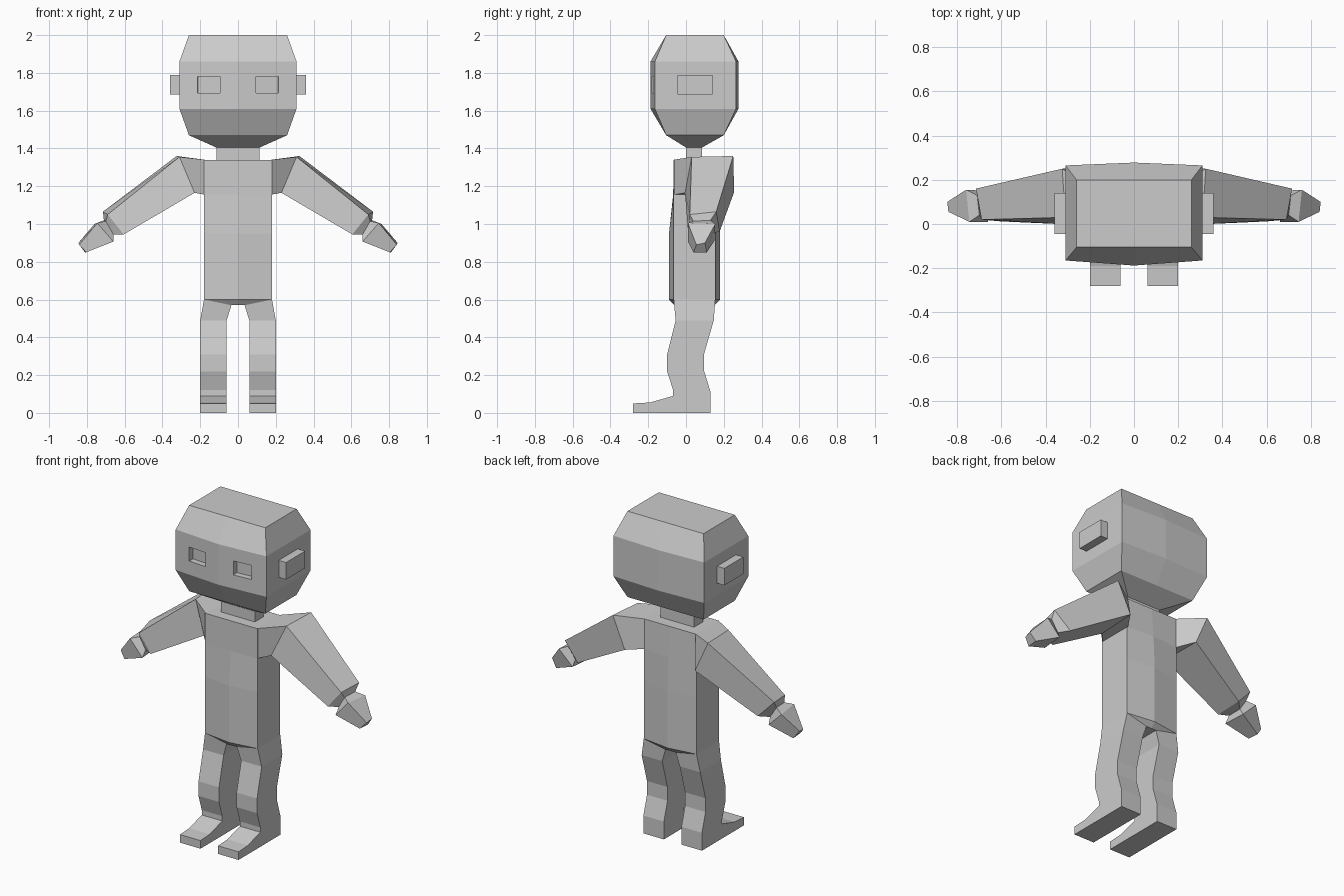
import bpy, bmesh
from mathutils import Matrix

grey = bpy.data.materials.new("light_grey")
grey.diffuse_color = (0.6, 0.6, 0.6, 1)


def make(name, bm):
    bmesh.ops.recalc_face_normals(bm, faces=bm.faces)
    me = bpy.data.meshes.new(name)
    bm.to_mesh(me)
    bm.free()
    me.materials.append(grey)
    ob = bpy.data.objects.new(name, me)
    bpy.context.collection.objects.link(ob)
    return ob


def loft(name, rings, side=1):
    """Skin a list of equal-length rings and cap both ends."""
    bm = bmesh.new()
    loops = [[bm.verts.new((x * side, y, z)) for x, y, z in r] for r in rings]
    n = len(rings[0])
    for a, b in zip(loops, loops[1:]):
        for i in range(n):
            j = (i + 1) % n
            bm.faces.new((a[i], a[j], b[j], b[i]))
    bm.faces.new(loops[0])
    bm.faces.new(loops[-1])
    return make(name, bm)


def box(name, center, size, turn=0):
    bm = bmesh.new()
    m = (Matrix.Translation(center) @ Matrix.Rotation(turn, 4, 'Z')
         @ Matrix.Diagonal((*size, 1)))
    bmesh.ops.create_cube(bm, size=1, matrix=m)
    return make(name, bm)


def bulged(w, front, back, z, bulge_f=0, bulge_b=0):
    """Rectangular ring whose front and back bow out along the middle."""
    return [(-w, front, z), (0, front - bulge_f, z), (w, front, z),
            (w, back, z), (0, back + bulge_b, z), (-w, back, z)]


# Head
head = loft("head", [
    bulged(0.115, 0.0, 0.085, 1.405),
    bulged(0.26, -0.105, 0.20, 1.47),
    bulged(0.31, -0.165, 0.265, 1.61, 0.023, 0.013),
    bulged(0.31, -0.165, 0.265, 1.86, 0.023, 0.013),
    bulged(0.26, -0.105, 0.20, 2.0)])

# Neck
box("neck", (0, 0.0425, 1.365), (0.23, 0.085, 0.10))

# Torso, closed below by a narrow crotch strip
loft("torso", [
    bulged(0.035, -0.062, 0.15, 0.57),
    bulged(0.18, -0.065, 0.155, 0.60, 0.025, 0.025),
    bulged(0.18, -0.065, 0.155, 0.95, 0.025, 0.025),
    bulged(0.18, -0.065, 0.155, 1.155, 0.003, 0.015),
    bulged(0.18, -0.065, 0.155, 1.34)])

# Lower leg and foot side profile (y, z)
leg_profile = [(-0.055, 0.49), (-0.10, 0.31), (-0.10, 0.22), (-0.068, 0.12),
               (-0.068, 0.09), (-0.19, 0.055), (-0.28, 0.05), (-0.28, 0),
               (0.13, 0), (0.13, 0.11), (0.095, 0.225), (0.095, 0.31),
               (0.147, 0.49)]

# Arm sections, each: top front, top back, bottom back, bottom front
arm_rings = [
    [(0.175, -0.065, 1.34), (0.175, 0.155, 1.34),
     (0.175, 0.155, 1.155), (0.175, -0.065, 1.155)],
    [(0.31, 0.03, 1.355), (0.325, 0.25, 1.36),
     (0.24, 0.255, 1.17), (0.23, -0.005, 1.165)],
    [(0.69, 0.02, 1.05), (0.715, 0.16, 1.065),
     (0.615, 0.178, 0.96), (0.605, 0.012, 0.945)],
    [(0.70, 0.04, 1.015), (0.71, 0.13, 1.02),
     (0.665, 0.13, 0.95), (0.66, 0.04, 0.945)]]
hand_rings = [
    [(0.70, 0.04, 1.015), (0.71, 0.13, 1.02),
     (0.665, 0.13, 0.95), (0.66, 0.04, 0.945)],
    [(0.745, 0.01, 1.005), (0.76, 0.155, 1.0),
     (0.67, 0.15, 0.91), (0.66, 0.01, 0.907)],
    [(0.84, 0.055, 0.89), (0.845, 0.10, 0.90),
     (0.81, 0.11, 0.85), (0.804, 0.04, 0.85)]]

for side, label in ((-1, "left"), (1, "right")):
    # Ears
    box(label + "_ear", (side * 0.33, 0.0475, 1.737), (0.06, 0.185, 0.105))

    # Recessed eyes
    cutter = box(label + "_eye_cutter", (side * 0.155, -0.18, 1.737),
                 (0.118, 0.08, 0.086), side * 0.075)
    cutter.hide_render = True
    cutter.display_type = 'WIRE'
    cut = head.modifiers.new(label + "_eye_socket", 'BOOLEAN')
    cut.operation = 'DIFFERENCE'
    cut.solver = 'EXACT'
    cut.object = cutter

    # Arms and hands
    loft(label + "_arm", arm_rings, side)
    loft(label + "_hand", hand_rings, side)

    # Hips blend the torso into the legs
    loft(label + "_hip", [
        [(0.035, -0.062, 0.57), (0.18, -0.065, 0.60),
         (0.18, 0.155, 0.60), (0.035, 0.15, 0.57)],
        [(0.06, -0.055, 0.49), (0.20, -0.055, 0.49),
         (0.20, 0.147, 0.49), (0.06, 0.147, 0.49)]], side)

    # Legs with feet
    loft(label + "_leg", [[(x, y, z) for y, z in leg_profile]
                          for x in (0.06, 0.20)], side)
